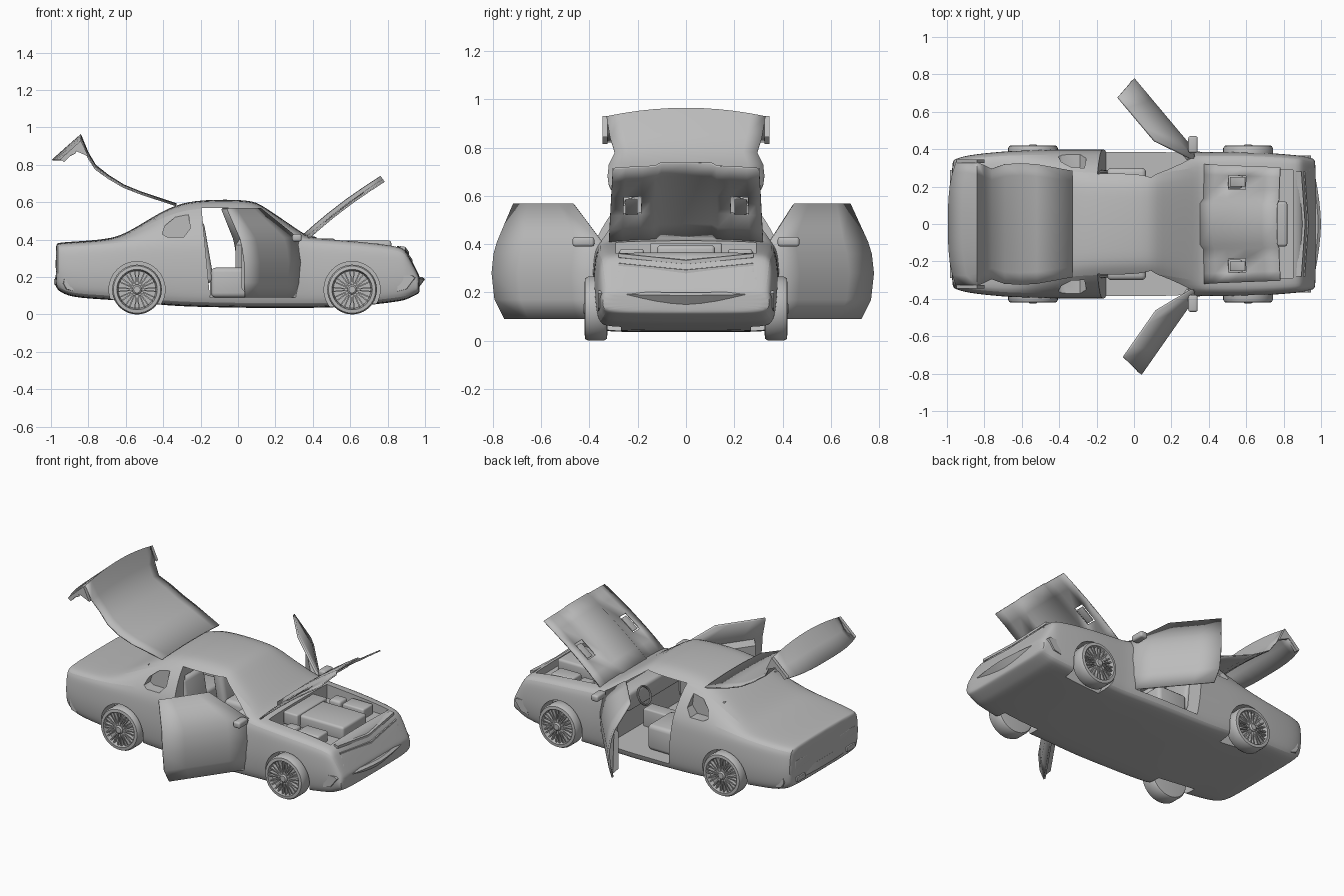
import bpy, bmesh, math
from mathutils import Vector, Matrix

if "Cube" in bpy.data.objects:
    bpy.data.objects.remove(bpy.data.objects["Cube"])

grey = bpy.data.materials.new("grey_paint")
grey.diffuse_color = (0.5, 0.5, 0.5, 1)
grey.use_nodes = True
grey.node_tree.nodes["Principled BSDF"].inputs["Base Color"].default_value = grey.diffuse_color


def smooth(ob, angle=35):
    bpy.ops.object.select_all(action='DESELECT')
    ob.select_set(True)
    bpy.context.view_layer.objects.active = ob
    bpy.ops.object.shade_smooth_by_angle(angle=math.radians(angle))


def add(name, bm):
    bmesh.ops.recalc_face_normals(bm, faces=bm.faces[:])
    me = bpy.data.meshes.new(name)
    bm.to_mesh(me)
    bm.free()
    ob = bpy.data.objects.new(name, me)
    bpy.context.collection.objects.link(ob)
    me.materials.append(grey)
    smooth(ob)
    return ob


def skin(name, rows, close=False, thick=0, holes=()):
    """Quads between rows of points; closed rows get end caps."""
    bm = bmesh.new()
    vs = [[bm.verts.new(p) for p in r] for r in rows]
    n = len(rows[0])
    for i in range(len(rows) - 1):
        for j in range(n if close else n - 1):
            if (i, j) not in holes:
                k = (j + 1) % n
                bm.faces.new((vs[i][j], vs[i][k], vs[i + 1][k], vs[i + 1][j]))
    if close:
        bm.faces.new(vs[0])
        bm.faces.new(vs[-1])
    ob = add(name, bm)
    if thick:
        m = ob.modifiers.new("thickness", 'SOLIDIFY')
        m.thickness = thick
        m.offset = -1
    return ob


def box(name, c, size, bevel=0, rot_y=0):
    bm = bmesh.new()
    bmesh.ops.create_cube(bm, size=1)
    M = Matrix.Translation(c) @ Matrix.Rotation(rot_y, 4, 'Y') @ Matrix.Diagonal((*size, 1))
    bmesh.ops.transform(bm, matrix=M, verts=bm.verts)
    if bevel:
        bmesh.ops.bevel(bm, geom=bm.edges[:], offset=bevel, segments=3, affect='EDGES', profile=0.5)
    return add(name, bm)


def prism(name, pts, y0, y1):
    return skin(name, [[(x, y, z) for x, z in pts] for y in (y0, y1)], True)


def lathe(bm, prof, seg, M):
    """Spin (radius, y) points round the y axis."""
    rings = [[bm.verts.new(M @ Vector((r * math.cos(a), y, r * math.sin(a))))
              for a in (2 * math.pi * k / seg for k in range(seg))] for r, y in prof]
    for a, b in zip(rings, rings[1:]):
        for k in range(seg):
            bm.faces.new((a[k], a[(k + 1) % seg], b[(k + 1) % seg], b[k]))
    bm.faces.new(rings[0])
    bm.faces.new(rings[-1])


# Body stations: x, half width, bottom, belt, roof half width, roof edge
stations = [
    (-.975, .335, .15, .355, .29, .37), (-.965, .345, .13, .36, .30, .377),
    (-.90, .37, .09, .368, .31, .383), (-.70, .39, .08, .385, .315, .395),
    (-.60, .395, .07, .395, .31, .425), (-.45, .40, .055, .405, .30, .51),
    (-.33, .40, .045, .41, .285, .572), (-.20, .40, .04, .415, .275, .598),
    (.07, .40, .035, .415, .265, .598), (.13, .40, .035, .415, .27, .567),
    (.34, .39, .035, .40, .32, .422), (.38, .385, .035, .393, .325, .408),
    (.62, .39, .04, .378, .325, .393), (.87, .37, .07, .35, .315, .365),
    (.90, .365, .08, .325, .31, .34), (.965, .35, .11, .20, .30, .21),
    (.972, .34, .12, .19, .29, .20)]
rows = []
for x, w, zb, zl, wr, zr in stations:
    h, zt = zl - zb, zr + .006 + .012 * (-.5 < x < .35)
    half = [(.84 * w, zb), (.95 * w, zb + .015), (.985 * w, zb + .25 * h), (w, zb + .5 * h),
            (.985 * w, zb + .78 * h), (.955 * w, zl), (wr, zr), (.55 * wr, (zr + 3 * zt) / 4)]
    rows.append([(x, 0, zb)] + [(x, y, z) for y, z in half] + [(x, 0, zt)]
                + [(x, -y, z) for y, z in reversed(half)])
body = skin("car_body", rows, True)
body.modifiers.new("round", 'SUBSURF').levels = 2

# Openings: cabin and doors, rear cabin, engine bay, wheel arches, quarter windows
cutters = [
    prism("cabin_cut", [(-.15, .09), (.29, .09), (.325, .40), (.09, .568), (-.195, .568)], -.6, .6),
    box("rear_cabin_cut", (-.29, 0, .34), (.32, .52, .34)),
    box("engine_bay_cut", (.635, 0, .42), (.43, .58, .20))]
quarter = [(-.405, .43), (-.39, .475), (-.335, .52), (-.265, .535), (-.255, .46), (-.29, .415), (-.38, .415)]
wheels = [(-.54, .133), (.61, .133)]
for s in (-1, 1):
    cutters.append(prism("quarter_window_cut", quarter, s * .30, s * .5))
    for x, z in wheels:
        bm = bmesh.new()
        lathe(bm, [(.15, s * .27), (.15, s * .5)], 48, Matrix.Translation((x, 0, z)))
        cutters.append(add("wheel_arch_cut", bm))
for c in cutters:
    c.hide_render = True
    m = body.modifiers.new("cut", 'BOOLEAN')
    m.operation, m.solver, m.object = 'DIFFERENCE', 'EXACT', c
baked = bpy.data.meshes.new_from_object(body.evaluated_get(bpy.context.evaluated_depsgraph_get()))
body.modifiers.clear()
body.data = baked
smooth(body, 32)
for c in cutters:
    bpy.data.objects.remove(c)

# Wheels: tyre with recessed dish, spokes and hub
for s in (-1, 1):
    for x, z in wheels:
        M = Matrix.Translation((x, 0, z))
        bm = bmesh.new()
        lathe(bm, [(.10, s * .325), (.125, s * .328), (.133, s * .34), (.133, s * .405), (.126, s * .418),
                   (.108, s * .42), (.10, s * .39)], 40, M)
        lathe(bm, [(.026, s * .39), (.026, s * .418), (.018, s * .425)], 16, M)
        for k in range(24):
            R = M @ Matrix.Rotation(k // 2 * math.pi / 6 + .11 * (-1) ** k, 4, 'Y')
            bmesh.ops.create_cube(bm, size=1, matrix=R @ Matrix.Translation((.062, s * .403, 0))
                                  @ Matrix.Diagonal((.082, .02, .007, 1)))
        add("wheel", bm)

# Doors swung open about the front hinge: outward offset, height, start, end
door = [(-.005, .09, 0, .49), (.015, .17, 0, .525), (.022, .28, 0, .535), (.008, .36, 0, .535),
        (-.01, .41, 0, .53), (-.105, .568, .21, .515)]
trim = [(-.012, .11), (-.045, .14), (-.045, .37), (-.02, .40)]
for s, ang in ((1, 50), (-1, 55)):
    a = math.radians(ang)

    def place(d, o, z):
        return (.33 - d * math.cos(a) + o * math.sin(a), s * (.355 + d * math.sin(a) + o * math.cos(a)), z)
    skin("door", [[place(e0 + (e1 - e0) * t / 4, o, z) for t in range(5)] for o, z, e0, e1 in door], thick=.012)
    skin("door_trim", [[place(d, o, z) for o, z in trim] for d in (.02, .48)], True)
    box("door_mirror", (.315, s * .425, .41), (.05, .09, .04), .012)

# Raised hood with a bulged middle and two slots
ys = [-.32, -.265, -.19, -.135, -.11, 0, .11, .135, .19, .265, .32]
hood_rows = []
tilt = math.radians(37)
for d in (0, .09, .18, .30, .42, .515):
    row = []
    for y in ys:
        n = .016 * (abs(y) < .12) - .015 * (y / .32) ** 2 + .012 * math.sin(math.pi * d / .515)
        row.append((.36 + d * math.cos(tilt) - n * math.sin(tilt), y * (1 - .1 * d),
                    .418 + d * math.sin(tilt) + n * math.cos(tilt)))
    hood_rows.append(row)
skin("hood", hood_rows, thick=.008, holes=((2, 1), (2, 8)))
for s in (-1, 1):
    box("hood_scoop", (.555, s * .226, .555), (.10, .05, .008), .002, -tilt)

# Raised rear hatch with spoiler flap: x, z, half width, edge droop
hatch = [(-.33, .595, .285, .01), (-.52, .658, .32, .01), (-.61, .695, .325, .012),
         (-.69, .745, .32, .015), (-.76, .80, .295, .02), (-.80, .868, .315, .025), (-.84, .965, .33, .035),
         (-.92, .895, .345, .03), (-.995, .828, .34, 0)]
skin("rear_hatch", [[(x + (.045 * abs(t / 5) ** 3 if x < -.9 else 0), w * t / 5, z - dr * (t / 5) ** 2)
                     for t in range(-5, 6)] for x, z, w, dr in hatch], thick=.007)
for s in (-1, 1):
    prism("hatch_side_lip", [(-.80, .845), (-.84, .93), (-.95, .83), (-.93, .815), (-.87, .875)],
          s * .325, s * .345)

# Bumpers following the rounded ends
front_sec = [(-.07, .20), (0, .20), (.015, .188), (-.03, .128), (-.08, .115)]
skin("front_bumper", [[(.985 - .055 * abs(t / 6) ** 1.6 + dx, .365 * t / 6, z + .008 * (t / 6) ** 2)
                       for dx, z in front_sec] for t in range(-6, 7)], True)
rear_sec = [(.04, .215), (-.005, .21), (-.012, .165), (.005, .135), (.04, .125)]
skin("rear_bumper", [[(-.97 + .05 * abs(t / 6) ** 3 + dx, .355 * t / 6, z)
                      for dx, z in rear_sec] for t in range(-6, 7)], True)

# Nose: V-shaped grille ridges, headlights, tail lights
ridge = [(-.02, .012), (.008, .008), (.008, -.008), (-.02, -.012)]
for x, z in ((.907, .325), (.925, .285)):
    skin("grille_ridge", [[(x + dx - .02 * abs(t), .28 * t, z + dz + .028 * abs(t)) for dx, dz in ridge]
                          for t in (-1, 0, 1)], True)
for s in (-1, 1):
    box("headlight", (.94, s * .235, .24), (.016, .12, .045), .004, -.44)
    box("upper_lamp", (.915, s * .235, .29), (.016, .10, .025), .004, -.5)
    box("tail_light", (-.968, s * .22, .265), (.012, .15, .05), .003)
    box("rear_lamp", (-.978, s * .25, .175), (.012, .08, .03), .003)

# Engine bay contents
box("engine_block", (.64, 0, .35), (.36, .24, .09), .015)
box("engine_cover", (.47, 0, .365), (.10, .30, .08), .01)
for s in (-1, 1):
    box("bay_box", (.68, s * .225, .345), (.15, .10, .07), .01)
    box("strut_top", (.54, s * .23, .345), (.08, .08, .06), .015)

# Cabin: seats, dashboard, steering wheel
for s in (-1, 1):
    box("seat_cushion", (-.04, s * .18, .17), (.21, .24, .16), .025)
    box("seat_back", (-.19, s * .18, .33), (.07, .22, .33), .025, -.17)
box("centre_tunnel", (.06, 0, .14), (.42, .09, .12), .01)
box("rear_bench", (-.34, 0, .23), (.18, .48, .10), .02)
box("dashboard", (.25, 0, .345), (.11, .58, .12), .02)
bpy.ops.mesh.primitive_torus_add(major_radius=.055, minor_radius=.006, major_segments=24, minor_segments=8,
                                 location=(.165, .18, .36), rotation=(0, -1.13, 0))
steering = bpy.context.object
steering.name = "steering_wheel"
steering.data.materials.append(grey)
smooth(steering)
